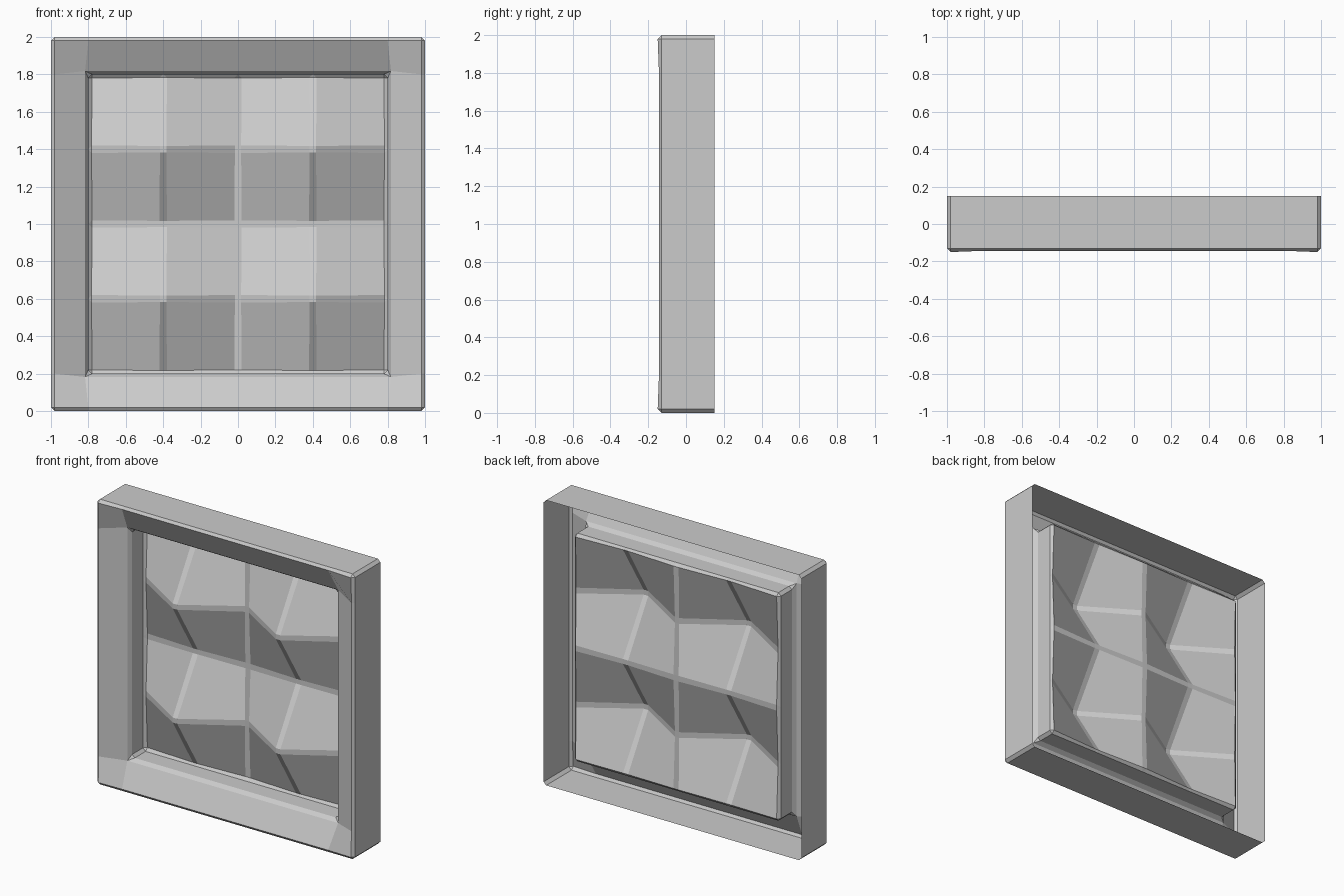
import bpy, bmesh

if "Cube" in bpy.data.objects:
    bpy.data.objects.remove(bpy.data.objects["Cube"])

FRONT, BACK = -0.15, 0.15      # frame depth range
LIP, VALLEY, PEAK = -0.05, 0.11, -0.15
R, I = 1.0, 0.8                # outer and inner half sizes
STEPS = [-0.8, -0.4, 0.0, 0.4, 0.8]

bm = bmesh.new()
cache = {}


def vert(x, y, z):
    key = (round(x, 3), round(y, 3), round(z, 3))
    if key not in cache:
        cache[key] = bm.verts.new((x, y, z + 1.0))
    return cache[key]


def face(points):
    return bm.faces.new([vert(*p) for p in points])


def turn(p, k):
    x, y, z = p
    for _ in range(k):
        x, z = -z, x
    return x, y, z


# Frame: one side plus one corner, turned four times
for k in range(4):
    parts = [
        # outer wall, open at the back
        [(-R, BACK, -R), (R, BACK, -R), (R, FRONT, -R),
         (I, FRONT, -R), (-I, FRONT, -R), (-R, FRONT, -R)],
        # sloping front face
        [(-I, FRONT, -R), (I, FRONT, -R), (I, LIP, -I), (-I, LIP, -I)],
        # corner
        [(I, FRONT, -R), (R, FRONT, -R), (R, FRONT, -I), (I, LIP, -I)],
        # inner wall down to the panel
        [(-I, LIP, -I), (I, LIP, -I)] + [(s, VALLEY, -I) for s in reversed(STEPS)],
    ]
    for pts in parts:
        face([turn(p, k) for p in pts])


# Panel: four shallow pyramids on a 4 x 4 grid
def depth(i, j):
    return PEAK if i % 2 and j % 2 else VALLEY


panel = []
for i in range(4):
    for j in range(4):
        ring = [(i, j), (i + 1, j), (i + 1, j + 1), (i, j + 1)]
        # start each quad at its peak so it folds from peak to corner
        s = next(n for n, (a, b) in enumerate(ring) if a % 2 and b % 2)
        ring = ring[s:] + ring[:s]
        panel.append(face([(STEPS[a], depth(a, b), STEPS[b]) for a, b in ring]))

bmesh.ops.recalc_face_normals(bm, faces=bm.faces[:])
if sum(f.normal.y for f in panel) > 0:
    bmesh.ops.reverse_faces(bm, faces=bm.faces[:])

# Chamfer the sharp edges and the pyramid creases
bm.normal_update()
edges = [e for e in bm.edges
         if len(e.link_faces) == 2 and e.calc_face_angle(0) > 0.37]
bmesh.ops.bevel(bm, geom=edges, offset=0.02, offset_type='OFFSET',
                segments=1, profile=0.5, affect='EDGES', clamp_overlap=True)

mesh = bpy.data.meshes.new("framed_panel")
bm.to_mesh(mesh)
bm.free()
obj = bpy.data.objects.new("framed_panel", mesh)
bpy.context.collection.objects.link(obj)
